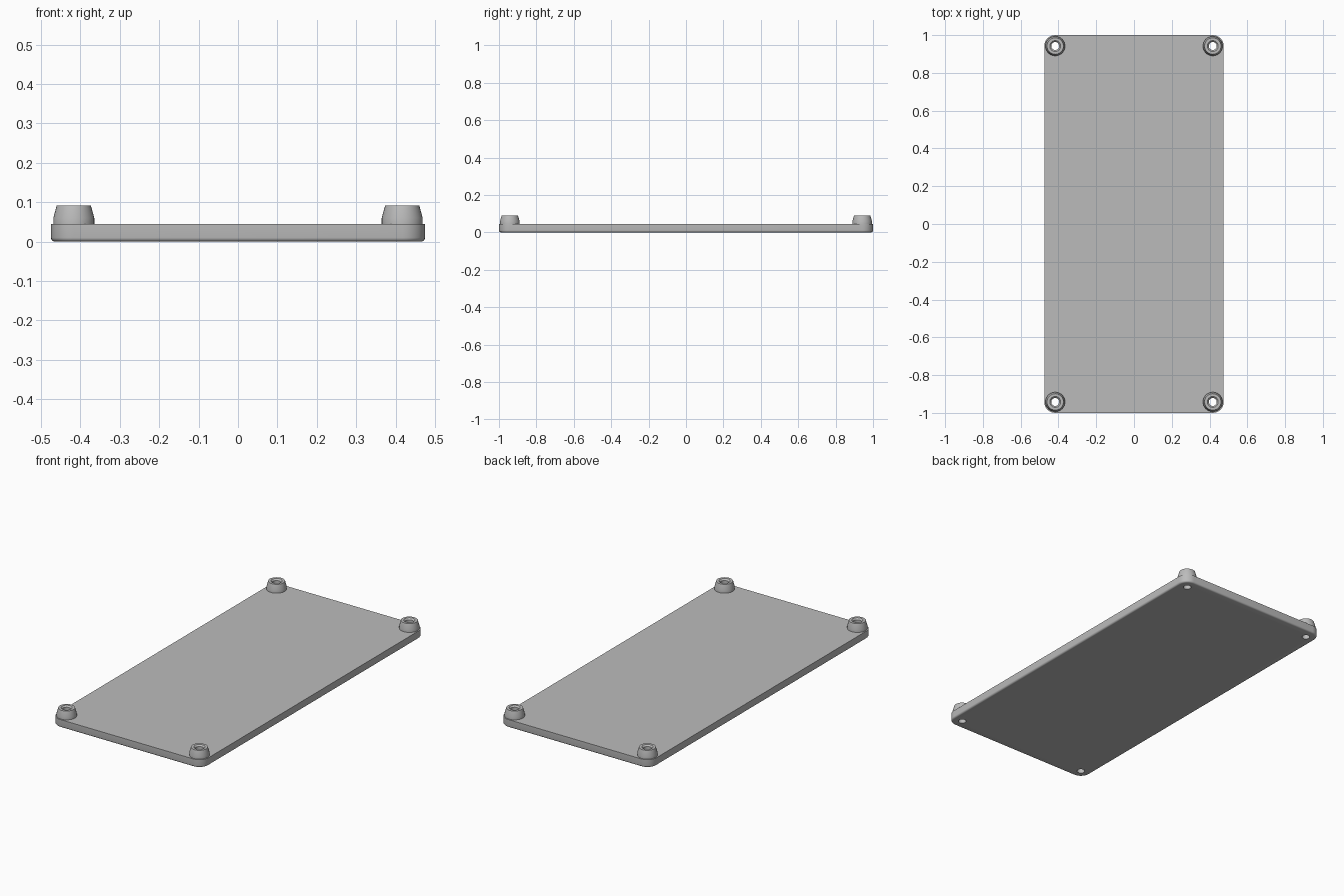
import bpy
import bmesh
from math import cos, sin, pi, radians

if "Cube" in bpy.data.objects:
    bpy.data.objects.remove(bpy.data.objects["Cube"])

HALF_X, HALF_Y, TOP = 0.475, 1.0, 0.045
CORNER = 0.058
POST_X, POST_Y = HALF_X - CORNER, HALF_Y - CORNER
HOLE = 0.021
SEGMENTS = 32

grey = bpy.data.materials.new("plain grey")
grey.use_nodes = True
colour = (0.5, 0.5, 0.5, 1)
grey.diffuse_color = colour
grey.node_tree.nodes["Principled BSDF"].inputs["Base Color"].default_value = colour


def make_object(name, bm):
    bmesh.ops.recalc_face_normals(bm, faces=bm.faces)
    mesh = bpy.data.meshes.new(name)
    bm.to_mesh(mesh)
    bm.free()
    mesh.materials.append(grey)
    obj = bpy.data.objects.new(name, mesh)
    bpy.context.collection.objects.link(obj)
    return obj


def smooth(obj):
    bpy.ops.object.select_all(action="DESELECT")
    obj.select_set(True)
    bpy.context.view_layer.objects.active = obj
    bpy.ops.object.shade_smooth_by_angle(angle=radians(30))


def bridge(bm, lower, upper):
    n = len(lower)
    for i in range(n):
        j = (i + 1) % n
        bm.faces.new((lower[i], lower[j], upper[j], upper[i]))


def rounded_ring(bm, inset, z, steps=8):
    """Rounded rectangle outline, pulled in by inset."""
    radius = CORNER - inset
    ring = []
    for q, (sx, sy) in enumerate(((1, 1), (-1, 1), (-1, -1), (1, -1))):
        for i in range(steps + 1):
            a = (q + i / steps) * pi / 2
            ring.append(bm.verts.new((sx * POST_X + radius * cos(a),
                                      sy * POST_Y + radius * sin(a), z)))
    return ring


# Plate with a rounded lower edge
bm = bmesh.new()
edge = 0.01
rings = [rounded_ring(bm, edge * (1 - sin(a)), edge * (1 - cos(a)))
         for a in (i * pi / 8 for i in range(5))]
rings.append(rounded_ring(bm, 0, TOP))
for lower, upper in zip(rings, rings[1:]):
    bridge(bm, lower, upper)
bm.faces.new(rings[0])
bm.faces.new(rings[-1])
plate = make_object("plate", bm)

# Screw holes through the four corners
bm = bmesh.new()
for sx in (-1, 1):
    for sy in (-1, 1):
        made = bmesh.ops.create_cone(bm, cap_ends=True, segments=SEGMENTS,
                                     radius1=HOLE, radius2=HOLE, depth=0.3)
        bmesh.ops.translate(bm, verts=made["verts"], vec=(sx * POST_X, sy * POST_Y, 0))
cutter = make_object("hole_cutter", bm)
cut = plate.modifiers.new("screw holes", "BOOLEAN")
cut.operation = "DIFFERENCE"
cut.solver = "EXACT"
cut.object = cutter
bpy.ops.object.select_all(action="DESELECT")
plate.select_set(True)
bpy.context.view_layer.objects.active = plate
bpy.ops.object.modifier_apply(modifier=cut.name)
bpy.data.objects.remove(cutter)
smooth(plate)

# Hollow tapered posts: outer wall, rim, and countersunk bore
PROFILE = [(0.052, TOP), (0.052, 0.06), (0.0435, 0.091),
           (0.029, 0.091), (HOLE, 0.083), (HOLE, TOP)]
for side, sx in (("left", 1), ("right", -1)):
    for end, sy in (("front", -1), ("back", 1)):
        bm = bmesh.new()
        rings = [[bm.verts.new((r * cos(2 * pi * i / SEGMENTS),
                                r * sin(2 * pi * i / SEGMENTS), z))
                  for i in range(SEGMENTS)] for r, z in PROFILE]
        for lower, upper in zip(rings, rings[1:] + rings[:1]):
            bridge(bm, lower, upper)
        post = make_object(f"{end}_{side}_post", bm)
        post.location = (sx * POST_X, sy * POST_Y, 0)
        smooth(post)
